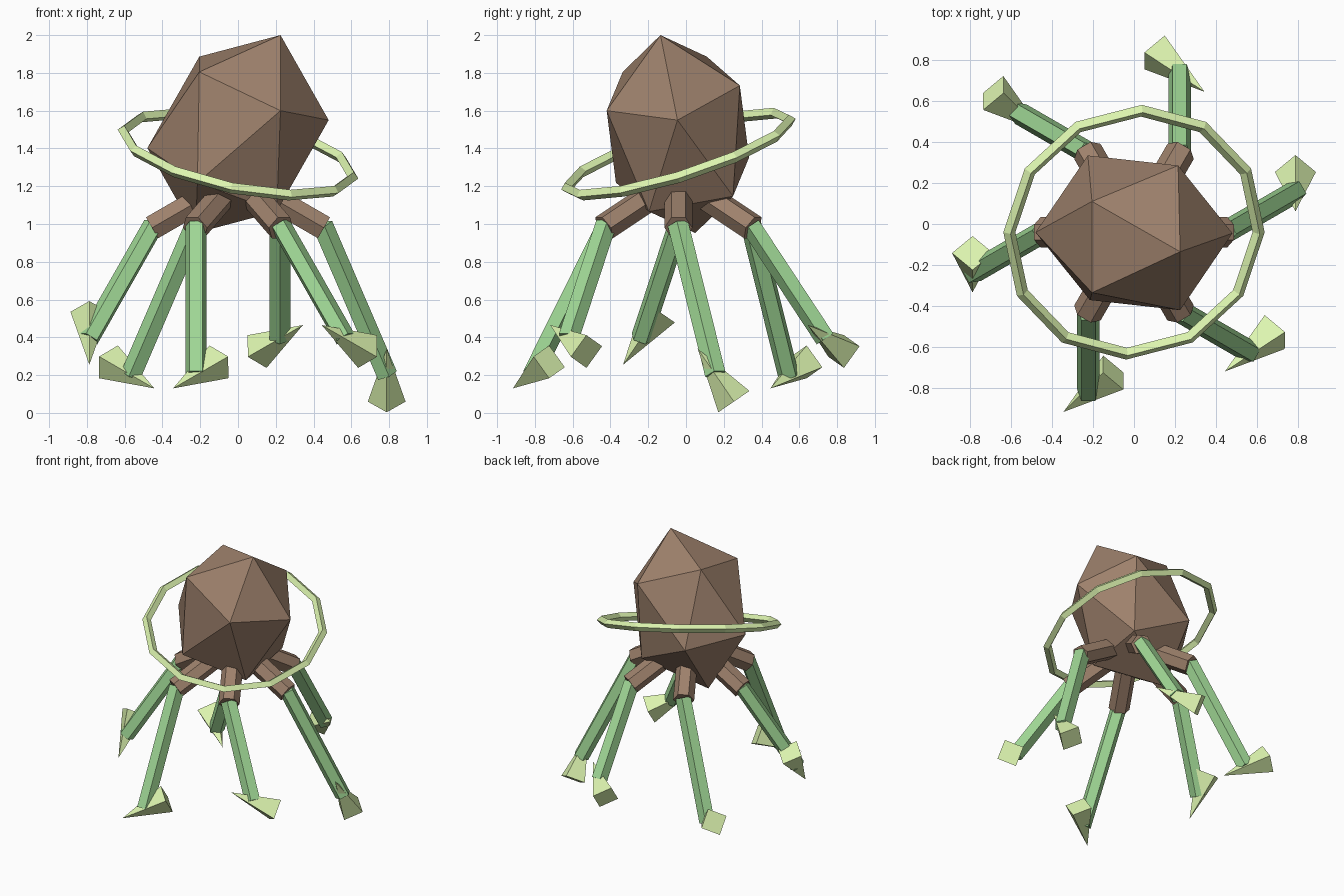
import bpy, bmesh
from math import radians, sin, cos, pi
from mathutils import Vector, Quaternion

if "Cube" in bpy.data.objects:
    bpy.data.objects.remove(bpy.data.objects["Cube"])


def material(name, rgb):
    m = bpy.data.materials.new(name)
    m.diffuse_color = (*rgb, 1)
    m.use_nodes = True
    m.node_tree.nodes["Principled BSDF"].inputs["Base Color"].default_value = m.diffuse_color
    return m


brown = material("brown", (0.34, 0.22, 0.15))
green = material("green", (0.35, 0.68, 0.30))
pale = material("pale_green", (0.72, 0.91, 0.43))


def finish(name, mat):
    ob = bpy.context.object
    ob.name = name
    ob.data.materials.append(mat)
    return ob


def rod(name, a, b, radius, sides, mat):
    """Prism between two points, one flat face turned upwards."""
    d = b - a
    bpy.ops.mesh.primitive_cylinder_add(vertices=sides, radius=radius,
                                        depth=d.length, location=(a + b) / 2)
    ob = finish(name, mat)
    roll = Quaternion((0, 0, 1), pi / sides)
    ob.rotation_euler = (d.to_track_quat('Z', 'Y') @ roll).to_euler()


def polar(r, deg, z):
    return Vector((r * cos(radians(deg)), r * sin(radians(deg)) - 0.04, z))


# Body: stretched, tilted icosahedron, six corners and their opposites
centre = Vector((0, -0.043, 1.476))
half = [(0.225, -0.135, 2.0), (-0.205, 0.11, 1.886), (-0.205, -0.335, 1.805),
        (0.225, -0.42, 1.60), (0.48, -0.045, 1.55), (0.215, 0.285, 1.733)]
bm = bmesh.new()
for p in half:
    off = Vector(p) - centre
    bm.verts.new(off)
    bm.verts.new(-off)
bmesh.ops.convex_hull(bm, input=bm.verts[:])
bmesh.ops.recalc_face_normals(bm, faces=bm.faces[:])
mesh = bpy.data.meshes.new("body")
bm.to_mesh(mesh)
bm.free()
body = bpy.data.objects.new("body", mesh)
body.location = centre
mesh.materials.append(brown)
bpy.context.collection.objects.link(body)

# Tilted ring around the body
bpy.ops.mesh.primitive_torus_add(major_segments=12, minor_segments=4,
                                 major_radius=0.62, minor_radius=0.03,
                                 location=(0, -0.04, 1.37), rotation=(0.3, 0.2, 0))
finish("ring", pale)

# Six legs, alternating long and short, swept sideways by 30 degrees
for i in range(6):
    ang = 60 * i
    hip = polar(0.10, ang, 1.185)
    knee = polar(0.455, ang, 0.98)
    top = polar(0.445, ang, 0.995)
    sweep = radians(ang + 30)
    ankle = polar(0.445, ang, 0.2 if i % 2 == 0 else 0.395)
    ankle += Vector((cos(sweep), sin(sweep), 0)) * 0.395
    rod(f"upper_leg_{i}", hip, knee, 0.074, 6, brown)
    rod(f"lower_leg_{i}", top, ankle, 0.058, 5, green)
    # Pyramid foot, turned a further step about y on each leg
    bpy.ops.mesh.primitive_cone_add(vertices=4, radius1=0.1, radius2=0, depth=0.34,
                                    location=ankle, rotation=(0.6, radians(ang), 0))
    finish(f"foot_{i}", pale)
